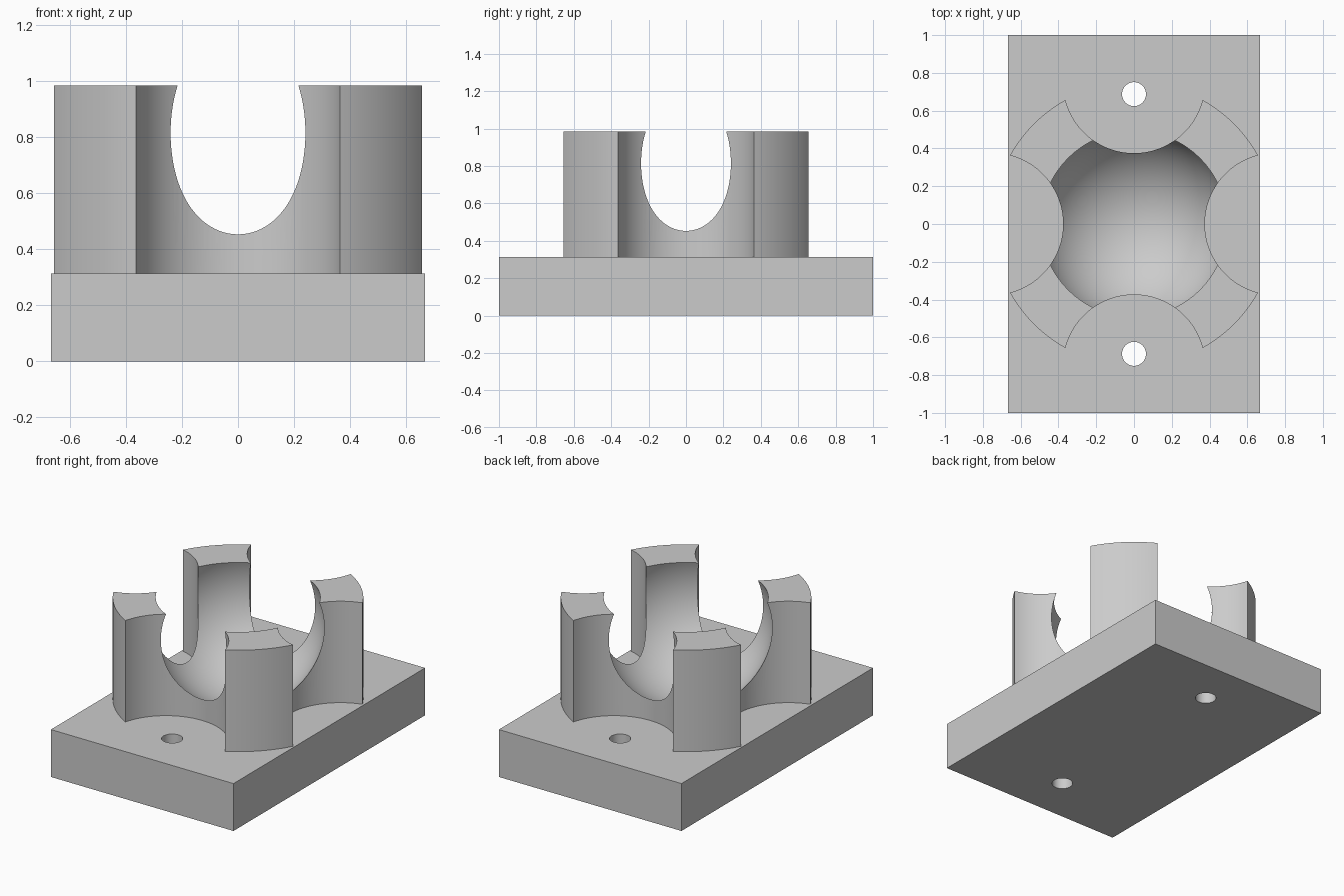
import bpy
import bmesh
from math import acos, atan2, cos, sin, pi, radians

default = bpy.data.objects.get("Cube")
if default:
    bpy.data.objects.remove(default, do_unlink=True)

HALF_X, HALF_Y = 0.667, 1.0
BASE_TOP, CUP_TOP = 0.313, 0.983
CUP_R, NOTCH_R, NOTCH_OFFSET = 0.75, 0.375, 0.75
BALL_R, BALL_Z = 0.521, 0.814
HOLE_R, HOLE_Y = 0.0635, 0.6875

grey = bpy.data.materials.new("plain grey")
grey.use_nodes = True
grey.diffuse_color = (0.6, 0.6, 0.6, 1)
grey.node_tree.nodes["Principled BSDF"].inputs["Base Color"].default_value = (0.6, 0.6, 0.6, 1)


def prism(name, outline, bottom, top):
    """Extrude a closed outline between two heights."""
    bm = bmesh.new()
    face = bm.faces.new([bm.verts.new((x, y, bottom)) for x, y in outline])
    grown = bmesh.ops.extrude_face_region(bm, geom=[face])
    for v in grown["geom"]:
        if isinstance(v, bmesh.types.BMVert):
            v.co.z = top
    bmesh.ops.recalc_face_normals(bm, faces=bm.faces[:])
    mesh = bpy.data.meshes.new(name)
    bm.to_mesh(mesh)
    bm.free()
    mesh.materials.append(grey)
    obj = bpy.data.objects.new(name, mesh)
    bpy.context.collection.objects.link(obj)
    return obj


def arc(cx, cy, r, start, end, steps):
    angles = [start + (end - start) * i / steps for i in range(steps + 1)]
    return [(cx + r * cos(a), cy + r * sin(a)) for a in angles]


def combine(target, tool, operation):
    """Apply a boolean and remove the tool."""
    mod = target.modifiers.new(operation.lower(), 'BOOLEAN')
    mod.operation, mod.solver, mod.object = operation, 'EXACT', tool
    bpy.context.view_layer.objects.active = target
    bpy.ops.object.modifier_apply(modifier=mod.name)
    bpy.data.objects.remove(tool, do_unlink=True)


# Rectangular base plate
corners = [(-HALF_X, -HALF_Y), (HALF_X, -HALF_Y), (HALF_X, HALF_Y), (-HALF_X, HALF_Y)]
holder = prism("ball_socket_holder", corners, 0, BASE_TOP)

# Round cup body with a scalloped notch on each side
tip = acos((CUP_R**2 + NOTCH_OFFSET**2 - NOTCH_R**2) / (2 * CUP_R * NOTCH_OFFSET))
sweep = atan2(CUP_R * sin(tip), NOTCH_OFFSET - CUP_R * cos(tip))
outline = []
for side in range(4):
    turn = side * pi / 2
    cx, cy = NOTCH_OFFSET * cos(turn), NOTCH_OFFSET * sin(turn)
    outline += arc(cx, cy, NOTCH_R, turn + pi + sweep, turn + pi - sweep, 48)[:-1]
    outline += arc(0, 0, CUP_R, turn + tip, turn + pi / 2 - tip, 16)[:-1]
cup = prism("cup_body", outline, BASE_TOP / 2, CUP_TOP)
combine(holder, cup, 'UNION')

# Spherical socket
bpy.ops.mesh.primitive_uv_sphere_add(segments=128, ring_count=64, radius=BALL_R,
                                     location=(0, 0, BALL_Z))
ball = bpy.context.object
ball.name = "socket_cutter"
ball.hide_render = True
ball.data.materials.append(grey)
combine(holder, ball, 'DIFFERENCE')

# Screw holes through the plate, front and back
for y in (-HOLE_Y, HOLE_Y):
    drill = prism("hole_cutter", arc(0, y, HOLE_R, 0, 2 * pi, 48)[:-1], -0.1, BASE_TOP + 0.1)
    drill.hide_render = True
    combine(holder, drill, 'DIFFERENCE')

# Smooth curved walls, crisp edges
bpy.ops.object.select_all(action='DESELECT')
holder.select_set(True)
bpy.context.view_layer.objects.active = holder
bpy.ops.object.shade_smooth_by_angle(angle=radians(30))
